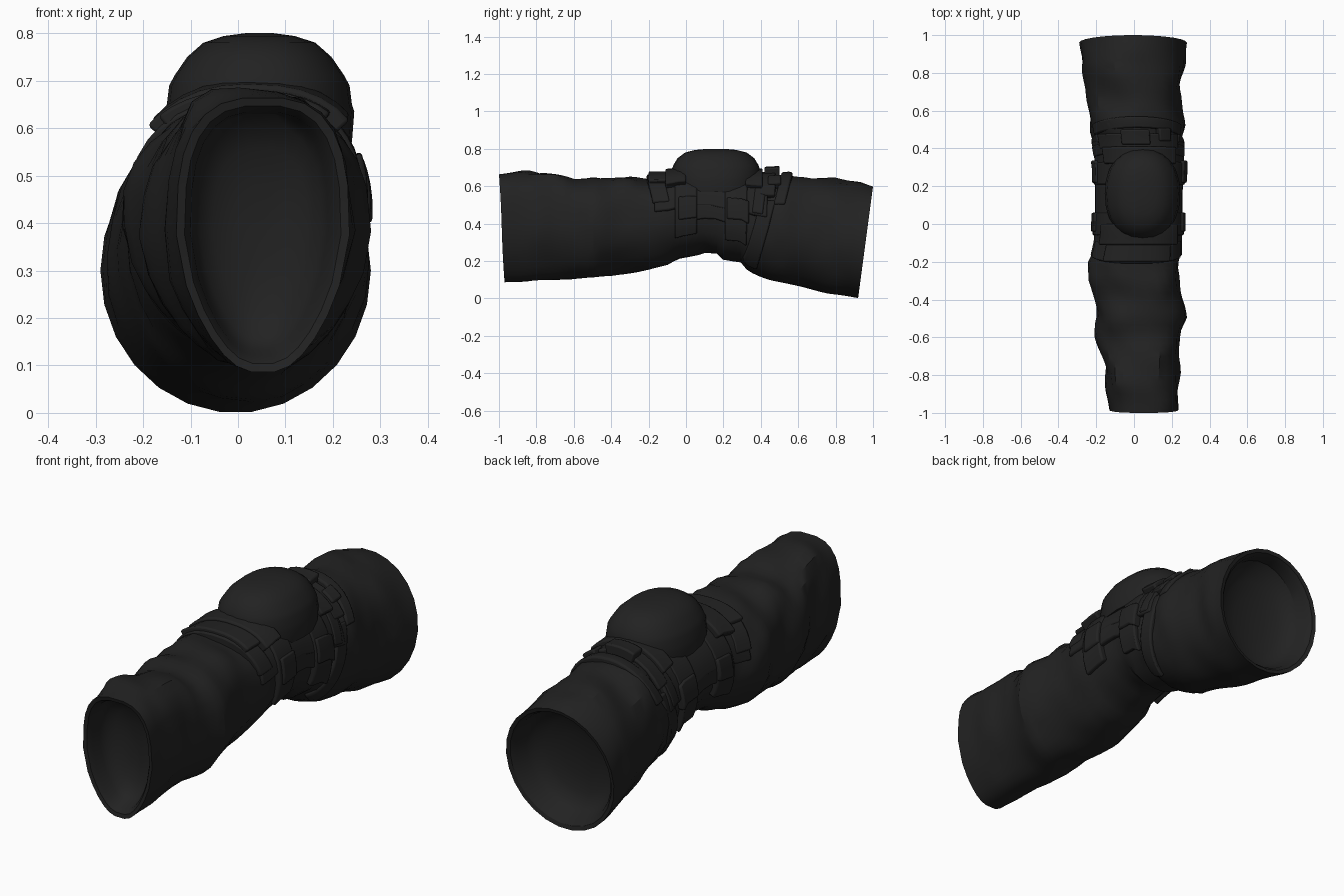
import bpy, bmesh, math
from mathutils import noise, Vector

if "Cube" in bpy.data.objects:
    bpy.data.objects.remove(bpy.data.objects["Cube"])

def mat(name, v):
    m = bpy.data.materials.new(name)
    m.diffuse_color = (v, v, v, 1)
    m.use_nodes = True
    m.node_tree.nodes["Principled BSDF"].inputs["Base Color"].default_value = m.diffuse_color
    return m

CLOTH = mat("black cloth", 0.016)

# sleeve stations: y, top z, bottom z, left x, right x
ST = [(-1, .665, .085, -.13, .235), (-.85, .685, .09, -.15, .235), (-.7, .66, .10, -.175, .24),
      (-.6, .64, .105, -.20, .25), (-.5, .655, .11, -.20, .275), (-.4, .635, .12, -.215, .26),
      (-.3, .65, .135, -.24, .25), (-.2, .64, .15, -.225, .24), (-.09, .64, .18, -.20, .24),
      (-.05, .65, .21, -.195, .24), (.1, .65, .245, -.19, .24), (.18, .65, .235, -.19, .24),
      (.2, .65, .205, -.19, .245), (.3, .65, .19, -.19, .25), (.34, .65, .145, -.195, .25),
      (.45, .65, .10, -.215, .255), (.55, .66, .08, -.235, .26), (.65, .645, .06, -.25, .255),
      (.8, .645, .03, -.265, .26), (.93, .62, .01, -.285, .27), (1, .60, .0, -.29, .28)]

def station(y):
    y = max(-1, min(1, y))
    for a, b in zip(ST, ST[1:]):
        if y <= b[0]:
            t = (y - a[0]) / (b[0] - a[0])
            return [p + (q - p) * t for p, q in zip(a[1:], b[1:])]
    return ST[-1][1:]

def spow(v, p):
    return math.copysign(abs(v) ** p, v)

def wrinkle(y, c, s):
    # slanted cloth folds, fading towards the hems and the underside
    fade = min(1, (1 - abs(y)) / .15) * (1 if s > 0 else 1 + .65 * s)
    w1 = abs(math.sin(9.5 * y + 2.2 * c + 1.3 * s)) - .6
    w2 = 1 - 2 * abs(math.sin(9 * y - 1.7 * c + .8 * s))
    n = noise.noise(Vector((c * 2 + 3, y * 7, s * 2)))
    return fade * (.014 * w1 + .007 * w2 + .016 * n)

def pt(y, a, off=0, fold=True):
    """Point on the sleeve at length y and angle a (90 degrees = top)."""
    zt, zb, xl, xr = station(y)
    c, s = math.cos(a), math.sin(a)
    if fold:
        off += wrinkle(y, c, s)
    f = max(0, min(1, (.3 - y) / 1.3))            # 1 at the narrow end
    p = 1 - .3 * f
    if c > 0 and s > 0:                           # fuller shoulder on the right
        p -= .14 * max(0, 1 - abs(y) / .9)
    taper = 1 - .4 * f * max(0, -s)
    x = (xl + xr) / 2 + ((xr - xl) / 2 + off) * spow(c, p) * taper
    z = (zt + zb) / 2 + ((zt - zb) / 2 + off) * spow(s, p)
    tilt = .08 * max(0, y) ** 2 - .03 * max(0, -y) ** 2
    return (x, y - tilt * (1 - s) / 2, z)

def finish(bm, name, material, angle=35, bevel=0):
    bmesh.ops.recalc_face_normals(bm, faces=bm.faces)
    me = bpy.data.meshes.new(name)
    bm.to_mesh(me)
    bm.free()
    me.materials.append(material)
    ob = bpy.data.objects.new(name, me)
    bpy.context.collection.objects.link(ob)
    if bevel:
        b = ob.modifiers.new("soft edge", 'BEVEL')
        b.width, b.segments, b.limit_method = bevel, 2, 'ANGLE'
    bpy.ops.object.select_all(action='DESELECT')
    ob.select_set(True)
    bpy.context.view_layer.objects.active = ob
    bpy.ops.object.shade_smooth_by_angle(angle=math.radians(angle))
    return ob

def loft(bm, rings, cap_first=False, cap_last=False):
    vs = [[bm.verts.new(p) for p in r] for r in rings]
    n = len(vs[0])
    for r, q in zip(vs, vs[1:]):
        for i in range(n):
            bm.faces.new((r[i], r[(i + 1) % n], q[(i + 1) % n], q[i]))
    if cap_first:
        bm.faces.new(vs[0][::-1])
    if cap_last:
        bm.faces.new(vs[-1])

# sleeve: outer cloth, rolled hems and shallow closed hollows at both ends
SIDES = 26
def ring(y, off=0, fold=True):
    return [pt(y, math.tau * i / SIDES, off, fold) for i in range(SIDES)]

def squeeze(r, k, dy):
    # scale towards the centre, keeping the tilt of the end, and push inwards
    m = [sum(p[i] for p in r) / len(r) for i in range(3)]
    q = [[m[i] + (p[i] - m[i]) * k for i in range(3)] for p in r]
    return [(x, y + dy, z) for x, y, z in q]

def hollow(end):
    # rings from the hem inwards
    rs = [ring(end * y, o, False) for y, o in ((.995, -.018), (.97, -.034), (.92, -.045))]
    return rs + [squeeze(rs[-1], k, -end * d) for k, d in ((.9, .03), (.7, .055), (.4, .07), (.1, .075))]

bm = bmesh.new()
outer = [ring(-1 + 2 * i / 60) for i in range(61)]
loft(bm, hollow(-1)[::-1] + outer + hollow(1), True, True)
finish(bm, "sleeve", CLOTH, 28)

def patch(name, y0, y1, a0, a1, top, base=-.03, skew=0, ny=3, na=10, material=CLOTH, bevel=.008):
    """Padded strip wrapped on the sleeve between two angles in degrees."""
    bm = bmesh.new()
    def grid(off):
        g = []
        for i in range(ny + 1):
            row = []
            for j in range(na + 1):
                a = math.radians(a0 + (a1 - a0) * j / na)
                y = y0 + (y1 - y0) * i / ny + skew * (1 - math.sin(a))
                row.append(bm.verts.new(pt(y, a, off, False)))
            g.append(row)
        return g
    lo, hi = grid(base), grid(top)
    for i in range(ny):
        for j in range(na):
            for g in (lo, hi):
                bm.faces.new((g[i][j], g[i + 1][j], g[i + 1][j + 1], g[i][j + 1]))
    edge = [(0, j) for j in range(na)] + [(i, na) for i in range(ny)] + \
           [(ny, j) for j in range(na, 0, -1)] + [(i, 0) for i in range(ny, 0, -1)]
    for (i, j), (k, l) in zip(edge, edge[1:] + edge[:1]):
        bm.faces.new((lo[i][j], lo[k][l], hi[k][l], hi[i][j]))
    return finish(bm, name, material, 35, bevel)

# pad backing and the raised bands in front of and behind the cap
patch("pad_backing", -.17, .44, 10, 170, .018, ny=8, na=14)
patch("front_band", -.2, -.1, 52, 128, .04, ny=3)
patch("front_band_lower", -.21, -.12, 20, 160, .022, skew=.05, na=14)
patch("front_rim", -.11, .0, 42, 138, .052)
patch("rear_rim", .32, .41, 44, 136, .045)
patch("rear_band", .4, .48, 35, 145, .025)
patch("rear_buckle", .42, .5, 78, 108, .055, na=4)
patch("rear_buckle_side", .44, .51, 50, 66, .035, na=4)
patch("thigh_strap", .51, .57, 25, 155, .018, skew=-.06, na=14)

# straps, side panels and buckles on both sides
for side in ("right", "left"):
    def span(a, b):
        return (a, b) if side == "right" else (180 - b, 180 - a)
    patch(side + "_front_strap", -.06, .06, *span(-24, 58), .024)
    patch(side + "_rear_strap", .21, .33, *span(-28, 58), .024)
    patch(side + "_front_buckle", -.04, .06, *span(-2, 22), .034, na=4)
    patch(side + "_rear_buckle", .22, .34, *span(0, 24), .034, na=4)
    patch(side + "_side_panel", .04, .22, *span(-5, 55), .016, na=8)
    patch(side + "_tab", .38, .44, *span(12, 50), .022, skew=-.03, na=6)
    patch(side + "_diagonal_fold", .44, .52, *span(-60, 30), .012, skew=-.07, na=12)

# hard cap: stacked oval rings
bm = bmesh.new()
rings = []
for z, rx, ry in ((.57, .195, .235), (.635, .20, .237), (.65, .195, .24), (.69, .19, .235), (.712, .178, .228),
                  (.75, .152, .205), (.78, .118, .165), (.794, .075, .11), (.8, .03, .045)):
    rings.append([(.045 + rx * spow(math.cos(t), .88), .16 + ry * spow(math.sin(t), .88), z)
                  for t in (math.tau * i / 24 for i in range(24))])
loft(bm, rings, True, True)
finish(bm, "hard_cap", CLOTH, 35)

# small rivets on the cap
for sx in (-1, 1):
    for sy in (-1, 1):
        bm = bmesh.new()
        bmesh.ops.create_uvsphere(bm, u_segments=10, v_segments=6, radius=.014)
        bmesh.ops.translate(bm, verts=bm.verts, vec=(.045 + sx * .09, .16 + sy * .13, .752))
        finish(bm, "cap_rivet", CLOTH)
